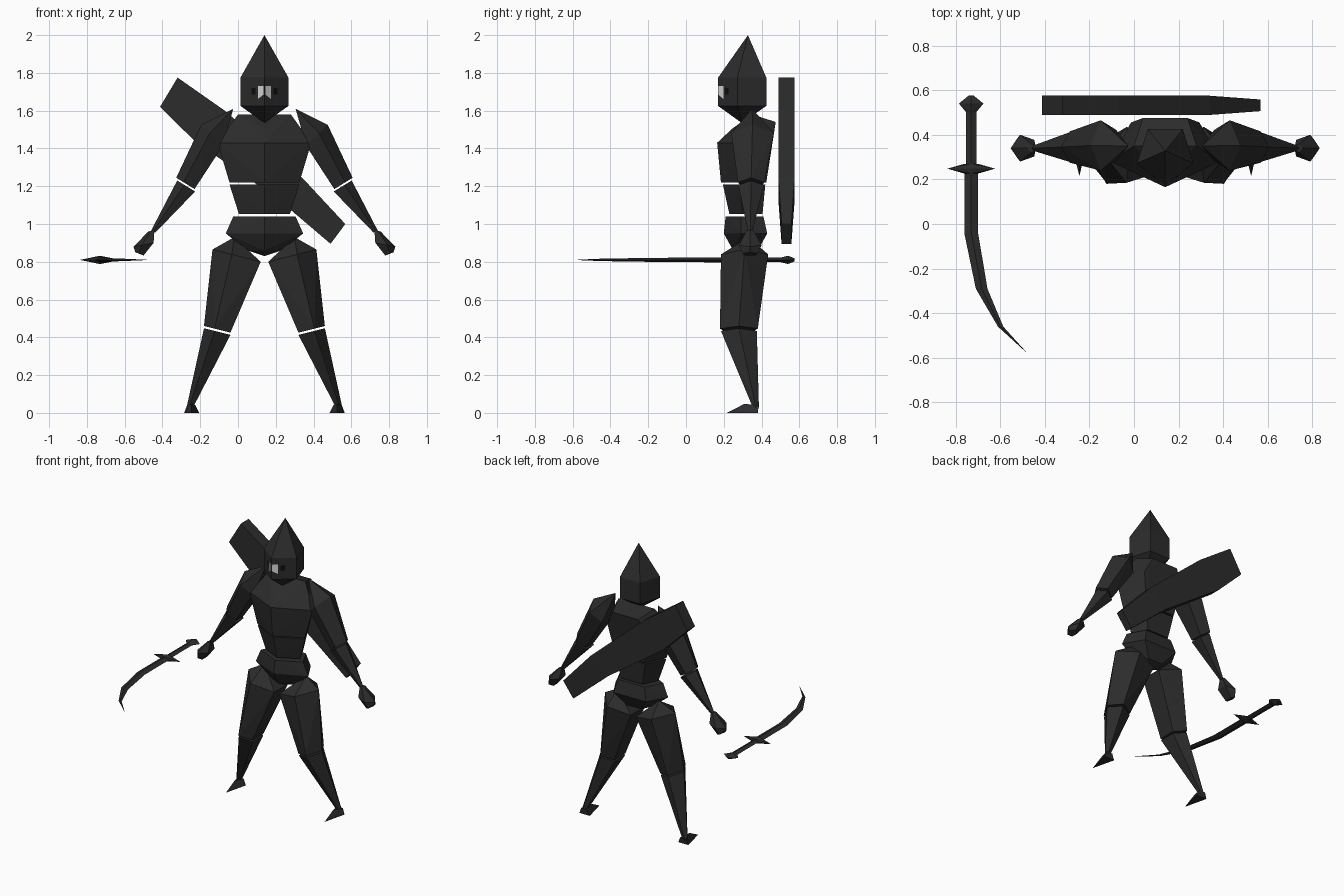
import bpy
import bmesh
from mathutils import Vector

cube = bpy.data.objects.get("Cube")
if cube:
    bpy.data.objects.remove(cube, do_unlink=True)

BODY_X = 0.14
X, Y = Vector((1, 0, 0)), Vector((0, 1, 0))


def make_material(name, value):
    mat = bpy.data.materials.new(name)
    mat.use_nodes = True
    colour = (value, value, value, 1)
    mat.diffuse_color = colour
    mat.node_tree.nodes["Principled BSDF"].inputs["Base Color"].default_value = colour
    return mat


cloth = make_material("charcoal cloth", 0.025)
white = make_material("eye white", 0.75)
black = make_material("pupil black", 0.004)


def finish(bm, name, mat, origin):
    bmesh.ops.recalc_face_normals(bm, faces=bm.faces)
    mesh = bpy.data.meshes.new(name)
    bm.to_mesh(mesh)
    bm.free()
    mesh.materials.append(mat)
    obj = bpy.data.objects.new(name, mesh)
    obj.location.x = origin
    bpy.context.collection.objects.link(obj)


def hull(name, points, mat=cloth, origin=BODY_X, side=1):
    """Faceted convex part through the given points; side=-1 mirrors it."""
    bm = bmesh.new()
    for x, y, z in points:
        bm.verts.new((x * side, y, z))
    result = bmesh.ops.convex_hull(bm, input=bm.verts)
    loose = [v for v in result["geom_interior"] if isinstance(v, bmesh.types.BMVert)]
    bmesh.ops.delete(bm, geom=loose, context="VERTS")
    finish(bm, name, mat, origin)


def loft(name, rings, mat=cloth):
    """Tube through equal-sized rings with closed ends."""
    bm = bmesh.new()
    loops = [[bm.verts.new(p) for p in ring] for ring in rings]
    for a, b in zip(loops, loops[1:]):
        for i in range(len(a)):
            j = (i + 1) % len(a)
            bm.faces.new((a[i], a[j], b[j], b[i]))
    bm.faces.new(loops[0])
    bm.faces.new(loops[-1])
    finish(bm, name, mat, 0)


def pentagon(tip, flat, half, across):
    """Five-sided section with its point at tip and opposite edge at flat."""
    tip, flat = Vector(tip), Vector(flat)
    shape = ((0, 0), (0.4, 1), (1, 0.62), (1, -0.62), (0.4, -1))
    return [tip.lerp(flat, t) + across * half * s for t, s in shape]


def level(front, back, half, z):
    return pentagon((0, front, z), (0, back, z), half, X)


def limb(outer, inner, y, half):
    return pentagon((outer[0], y, outer[1]), (inner[0], y, inner[1]), half, Y)


def both(x, y, z):
    return [(x, y, z), (-x, y, z)]


# Hooded head with pointed crown and chin
hull("head", level(0.17, 0.425, 0.127, 1.775) + level(0.17, 0.425, 0.127, 1.625)
     + [(0, 0.328, 2.0), (0, 0.295, 1.535)])

# Torso: chest with V neckline, abdomen, pelvis
hull("chest", level(0.165, 0.455, 0.248, 1.43) + level(0.185, 0.425, 0.185, 1.22)
     + both(0.14, 0.35, 1.58) + both(0.1, 0.475, 1.54) + [(0, 0.245, 1.505)])
hull("abdomen", level(0.195, 0.42, 0.185, 1.21) + level(0.23, 0.405, 0.135, 1.052))
hull("pelvis", level(0.21, 0.41, 0.165, 1.04) + level(0.2, 0.43, 0.205, 0.95)
     + level(0.25, 0.38, 0.09, 0.86) + [(0, 0.31, 0.83)])


def eye_plate(outline, lift):
    """Thin plate lying on the slanted face plane, from (offset, height) points."""
    return [(u, 0.17 + 0.92 * u - d, z) for d in (lift, 0) for u, z in outline]


# Paired parts
for label, side in (("left", 1), ("right", -1)):
    hull(label + "_eye", eye_plate(((0.105, 1.735), (0.105, 1.65), (0.05, 1.65),
         (0.005, 1.685), (0.005, 1.73)), 0.004), white, side=side)
    hull(label + "_pupil", eye_plate(((0.08, 1.72), (0.08, 1.685), (0.048, 1.685),
         (0.048, 1.72)), 0.008), black, side=side)

    # Arm
    hull(label + "_upper_arm", [(0.165, 0.35, 1.61)]
         + limb((0.335, 1.525), (0.22, 1.415), 0.352, 0.113)
         + limb((0.467, 1.245), (0.37, 1.185), 0.345, 0.07), side=side)
    hull(label + "_forearm", limb((0.462, 1.23), (0.367, 1.172), 0.345, 0.068)
         + limb((0.6, 0.965), (0.577, 0.955), 0.34, 0.012), side=side)
    hull(label + "_hand", limb((0.615, 0.96), (0.582, 0.97), 0.34, 0.02)
         + limb((0.693, 0.88), (0.587, 0.9), 0.34, 0.06)
         + limb((0.683, 0.85), (0.64, 0.833), 0.34, 0.04), side=side)

    # Leg
    hull(label + "_thigh", [(0.16, 0.33, 0.93)]
         + limb((0.275, 0.865), (0.02, 0.8), 0.31, 0.125)
         + limb((0.32, 0.46), (0.18, 0.425), 0.28, 0.1), side=side)
    hull(label + "_shin", limb((0.32, 0.448), (0.18, 0.413), 0.28, 0.095)
         + limb((0.412, 0.03), (0.38, 0.025), 0.37, 0.016), side=side)
    hull(label + "_foot", [(0.385, 0.215, 0), (0.425, 0.38, 0), (0.345, 0.38, 0),
         (0.41, 0.385, 0.04), (0.365, 0.385, 0.04), (0.385, 0.31, 0.048)], side=side)

# Sword lying level beside the right hand
SWORD_X, SWORD_Z = -0.73, 0.81


def diamond(y, half, thick, x=SWORD_X):
    return [(x + half, y, SWORD_Z), (x, y, SWORD_Z + thick),
            (x - half, y, SWORD_Z), (x, y, SWORD_Z - thick)]


loft("sword_handle", [diamond(0.52, 0.024, 0.012), diamond(0.23, 0.024, 0.012)])
hull("sword_pommel", diamond(0.575, 0.012, 0.008) + diamond(0.54, 0.055, 0.022)
     + diamond(0.5, 0.022, 0.012), origin=0)
hull("sword_guard", diamond(0.27, 0.03, 0.015) + diamond(0.248, 0.107, 0.022)
     + diamond(0.226, 0.03, 0.015), origin=0)
loft("sword_blade", [diamond(0.23, 0.031, 0.013), diamond(-0.04, 0.031, 0.012),
     diamond(-0.29, 0.026, 0.009, -0.683), diamond(-0.46, 0.012, 0.006, -0.598),
     diamond(-0.573, 0.001, 0.001, -0.485)])

# Curved scabbard slung across the back


def slab(upper, lower, half):
    return [(x, 0.532 + d, z) for (x, z), d in
            ((upper, half), (upper, -half), (lower, -half), (lower, half))]


loft("scabbard", [slab((-0.32, 1.775), (-0.413, 1.62), 0.043),
     slab((-0.07, 1.6), (-0.23, 1.44), 0.043),
     slab((0.34, 1.245), (0.22, 1.125), 0.043),
     slab((0.568, 1.0), (0.49, 0.895), 0.026)])
